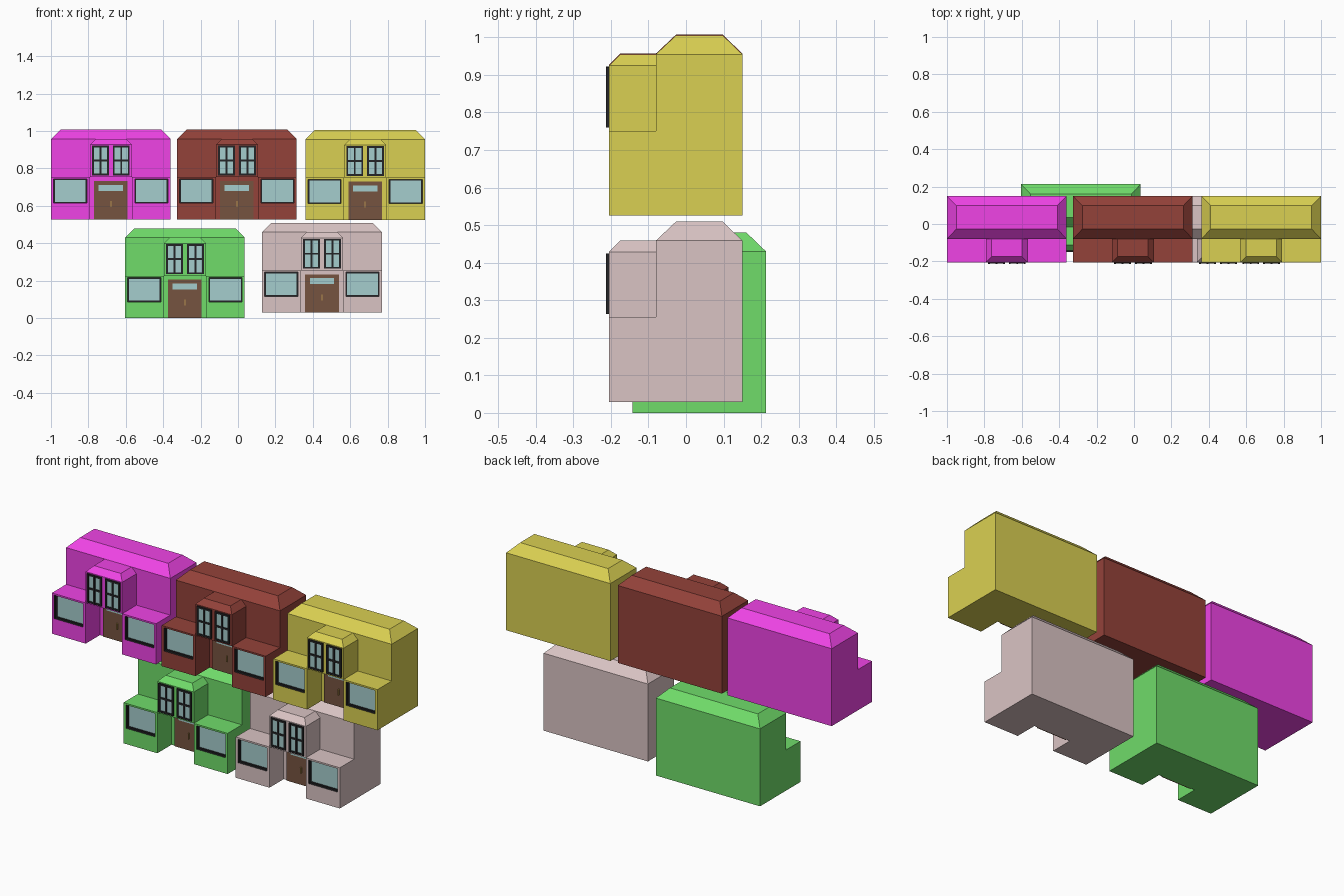
import bpy, bmesh

if "Cube" in bpy.data.objects:
    bpy.data.objects.remove(bpy.data.objects["Cube"])


def material(name, rgb):
    lin = [(c / 255 / 12.92) if c < 11 else ((c / 255 + 0.055) / 1.055) ** 2.4 for c in rgb]
    m = bpy.data.materials.new(name)
    m.diffuse_color = (*lin, 1)
    m.use_nodes = True
    m.node_tree.nodes["Principled BSDF"].inputs["Base Color"].default_value = m.diffuse_color
    return m


GLASS = material("glass", (165, 205, 205))
DARK = material("dark_frame", (36, 36, 38))
WOOD = material("door_wood", (118, 84, 64))
BRASS = material("brass", (190, 150, 80))


def loft(bm, rings):
    """Stack of rectangles (x0, x1, y0, y1, z), capped at both ends."""
    loops = [[bm.verts.new((x, y, z)) for x, y in ((x0, y0), (x1, y0), (x1, y1), (x0, y1))]
             for x0, x1, y0, y1, z in rings]
    bm.faces.new(loops[0][::-1])
    bm.faces.new(loops[-1])
    front = None
    for a, b in zip(loops, loops[1:]):
        for i in range(4):
            j = (i + 1) % 4
            f = bm.faces.new((a[i], a[j], b[j], b[i]))
            if i == 0 and front is None:
                front = f
    return front


def box(bm, x0, x1, y0, y1, z0, z1):
    return loft(bm, [(x0, x1, y0, y1, z0), (x0, x1, y0, y1, z1)])


def finish(bm, name, loc, *mats):
    me = bpy.data.meshes.new(name)
    bm.to_mesh(me)
    bm.free()
    for m in mats:
        me.materials.append(m)
    ob = bpy.data.objects.new(name, me)
    ob.location = loc
    bpy.context.collection.objects.link(ob)


W, FRONT, WALL, BACK = 0.32, -0.205, -0.08, 0.15   # half width and depth stations
STOREY, EAVE, TOP = 0.226, 0.43, 0.48
BAY = 0.112


def house(tag, rgb, loc):
    paint = material(tag + "_paint", rgb)

    # main block with hipped flat-top roof
    bm = bmesh.new()
    loft(bm, [(-W, W, WALL, BACK, 0), (-W, W, WALL, BACK, EAVE),
              (-W + .05, W - .05, WALL + .053, BACK - .052, TOP)])
    finish(bm, tag + "_main_block", loc, paint)

    # upper bay over the entrance
    bm = bmesh.new()
    loft(bm, [(-BAY, BAY, FRONT, WALL, STOREY), (-BAY, BAY, FRONT, WALL, 0.40),
              (-BAY + .03, BAY - .03, FRONT + .03, WALL, EAVE)])
    finish(bm, tag + "_upper_bay", loc, paint)

    for s, side in ((-1, "left"), (1, "right")):
        # ground floor wing with a recessed window opening
        x0, x1 = sorted((s * W, s * BAY))
        w0, w1 = sorted((s * 0.306, s * 0.128))
        z0, z1 = 0.087, 0.217
        bm = bmesh.new()
        f = box(bm, x0, x1, FRONT, WALL, 0, STOREY)
        bmesh.ops.inset_individual(bm, faces=[f], thickness=0.01)
        mid = f.calc_center_median()
        for v in f.verts:
            v.co.x = w0 if v.co.x < mid.x else w1
            v.co.z = z0 if v.co.z < mid.z else z1
        f = bmesh.ops.extrude_discrete_faces(bm, faces=[f])["faces"][0]
        for v in f.verts:
            v.co.y += 0.025
        for e in f.edges:
            for g in e.link_faces:
                g.material_index = 1
        finish(bm, f"{tag}_{side}_wing", loc, paint, DARK)

        # wing window frame and pane
        t = 0.007
        bm = bmesh.new()
        ya, yb = FRONT + .013, FRONT + .025
        for a, b in ((w0, w0 + t), (w1 - t, w1)):
            box(bm, a, b, ya, yb, z0, z1)
        for a, b in ((z0, z0 + t), (z1 - t, z1)):
            box(bm, w0 + t, w1 - t, ya, yb, a, b)
        finish(bm, f"{tag}_{side}_wing_window_frame", loc, DARK)
        bm = bmesh.new()
        box(bm, w0 + t, w1 - t, FRONT + .018, FRONT + .025, z0 + t, z1 - t)
        finish(bm, f"{tag}_{side}_wing_window_pane", loc, GLASS)

        # bay window: projecting frame with cross bars
        b0, b1 = sorted((s * 0.011, s * 0.101))
        z0, z1, t = 0.235, 0.395, 0.010
        ya = FRONT - .008
        bm = bmesh.new()
        for c in (b0 + t / 2, (b0 + b1) / 2, b1 - t / 2):
            box(bm, c - t / 2, c + t / 2, ya, FRONT, z0, z1)
        for c in (z0 + t / 2, (z0 + z1) / 2, z1 - t / 2):
            box(bm, b0 + t, b1 - t, ya + .0005, FRONT, c - t / 2, c + t / 2)
        finish(bm, f"{tag}_{side}_bay_window_frame", loc, DARK)
        bm = bmesh.new()
        box(bm, b0 + t, b1 - t, FRONT - .003, FRONT, z0 + t, z1 - t)
        finish(bm, f"{tag}_{side}_bay_window_pane", loc, GLASS)

    # entrance door, its light and handle
    for part, mat, dims in (
            ("door", WOOD, (-.09, .09, WALL - .006, WALL, 0, .205)),
            ("door_light", GLASS, (-.065, .065, WALL - .008, WALL - .004, .152, .185)),
            ("door_handle", BRASS, (-.003, .003, WALL - .014, WALL - .004, .066, .098))):
        bm = bmesh.new()
        box(bm, *dims)
        finish(bm, f"{tag}_{part}", loc, mat)


# five houses in two staggered rows
house("magenta_house", (240, 68, 230), (-0.68, 0, 0.527))
house("brown_house", (148, 66, 58), (-0.006, 0, 0.527))
house("yellow_house", (218, 208, 82), (0.68, 0, 0.525))
house("green_house", (112, 220, 106), (-0.284, 0.063, 0))
house("pink_house", (218, 196, 196), (0.449, 0, 0.029))
